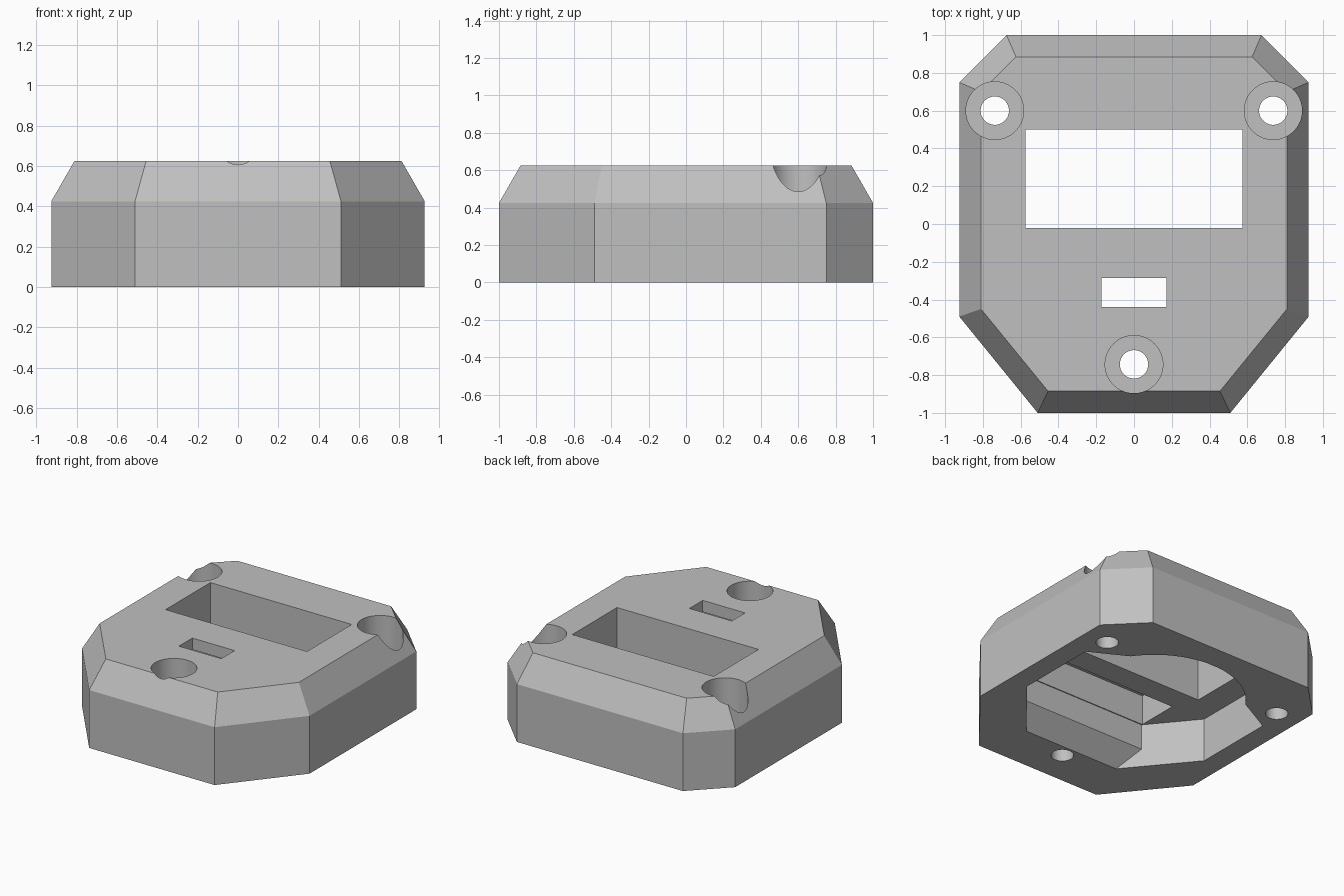
import bpy, bmesh, math

cube = bpy.data.objects.get("Cube")
if cube:
    bpy.data.objects.remove(cube, do_unlink=True)

grey = bpy.data.materials.new("matte_grey")
grey.use_nodes = True
colour = (0.53, 0.53, 0.53, 1)
grey.diffuse_color = colour
grey.node_tree.nodes["Principled BSDF"].inputs["Base Color"].default_value = colour


def mirrored(half):
    """Close a right-hand outline (front to back) with its mirror image."""
    return half + [(-x, y) for x, y in reversed(half) if x > 0]


def loft(name, rings):
    """Solid through matching rings of 3D points, capped at both ends."""
    bm = bmesh.new()
    loops = [[bm.verts.new(p) for p in ring] for ring in rings]
    n = len(loops[0])
    for a, b in zip(loops, loops[1:]):
        for i in range(n):
            j = (i + 1) % n
            bm.faces.new((a[i], a[j], b[j], b[i]))
    bm.faces.new(loops[0][::-1])
    bm.faces.new(loops[-1])
    bmesh.ops.recalc_face_normals(bm, faces=bm.faces)
    mesh = bpy.data.meshes.new(name)
    bm.to_mesh(mesh)
    bm.free()
    obj = bpy.data.objects.new(name, mesh)
    bpy.context.collection.objects.link(obj)
    obj.data.materials.append(grey)
    return obj


def prism(name, outline, z0, z1):
    return loft(name, [[(x, y, z) for x, y in outline] for z in (z0, z1)])


def box(name, x, y0, y1, z0, z1):
    return prism(name, mirrored([(x, y0), (x, y1)]), z0, z1)


def circle(cx, cy, r, n=64):
    return [(cx + r * math.cos(2 * math.pi * i / n),
             cy + r * math.sin(2 * math.pi * i / n)) for i in range(n)]


def cut(target, cutter):
    """Subtract the cutter and discard it."""
    mod = target.modifiers.new("cut", 'BOOLEAN')
    mod.operation = 'DIFFERENCE'
    mod.solver = 'EXACT'
    mod.object = cutter
    bpy.context.view_layer.objects.active = target
    bpy.ops.object.modifier_apply(modifier=mod.name)
    bpy.data.objects.remove(cutter, do_unlink=True)


# Eight-sided housing with a sloped shoulder
base = mirrored([(0.51, -1), (0.925, -0.49), (0.925, 0.75), (0.675, 1)])
top = mirrored([(0.455, -0.885), (0.81, -0.45), (0.81, 0.70), (0.625, 0.885)])
housing = loft("housing", [[(x, y, 0) for x, y in base],
                           [(x, y, 0.425) for x, y in base],
                           [(x, y, 0.625) for x, y in top]])

# Underside cavity: straight sides, rounded back, sloped ledge in front
start = math.radians(35)
arc = [(0.61 * math.cos(a), 0.21 + 0.61 * math.sin(a))
       for a in [start + (math.pi / 2 - start) * i / 12 for i in range(12)]]
cavity = prism("cavity", mirrored([(0.39, -0.65), (0.77, -0.19), (0.77, 0.415)]
                                  + arc), -0.1, 0.32)
ledge = [(-0.8, -0.15), (-0.517, 0.133), (-0.517, 0.5), (-0.8, 0.5)]
cut(cavity, loft("ledge", [[(x, y, z) for y, z in ledge] for x in (-1, 1)]))
cut(housing, cavity)

# Inner recess, display window and slot
cut(housing, box("recess", 0.50, -0.51, -0.20, 0.25, 0.54))
cut(housing, box("window", 0.575, -0.02, 0.50, 0.25, 0.8))
cut(housing, box("slot", 0.172, -0.44, -0.285, 0.45, 0.8))

# Screw holes with wide countersunk wells
for x, y in ((0, -0.743), (0.737, 0.6), (-0.737, 0.6)):
    cut(housing, prism("screw_well", circle(x, y, 0.153), 0.34, 0.8))
    cut(housing, prism("screw_hole", circle(x, y, 0.075), -0.1, 0.5))

bpy.ops.object.select_all(action='DESELECT')
housing.select_set(True)
bpy.context.view_layer.objects.active = housing
bpy.ops.object.shade_smooth_by_angle(angle=math.radians(20))
